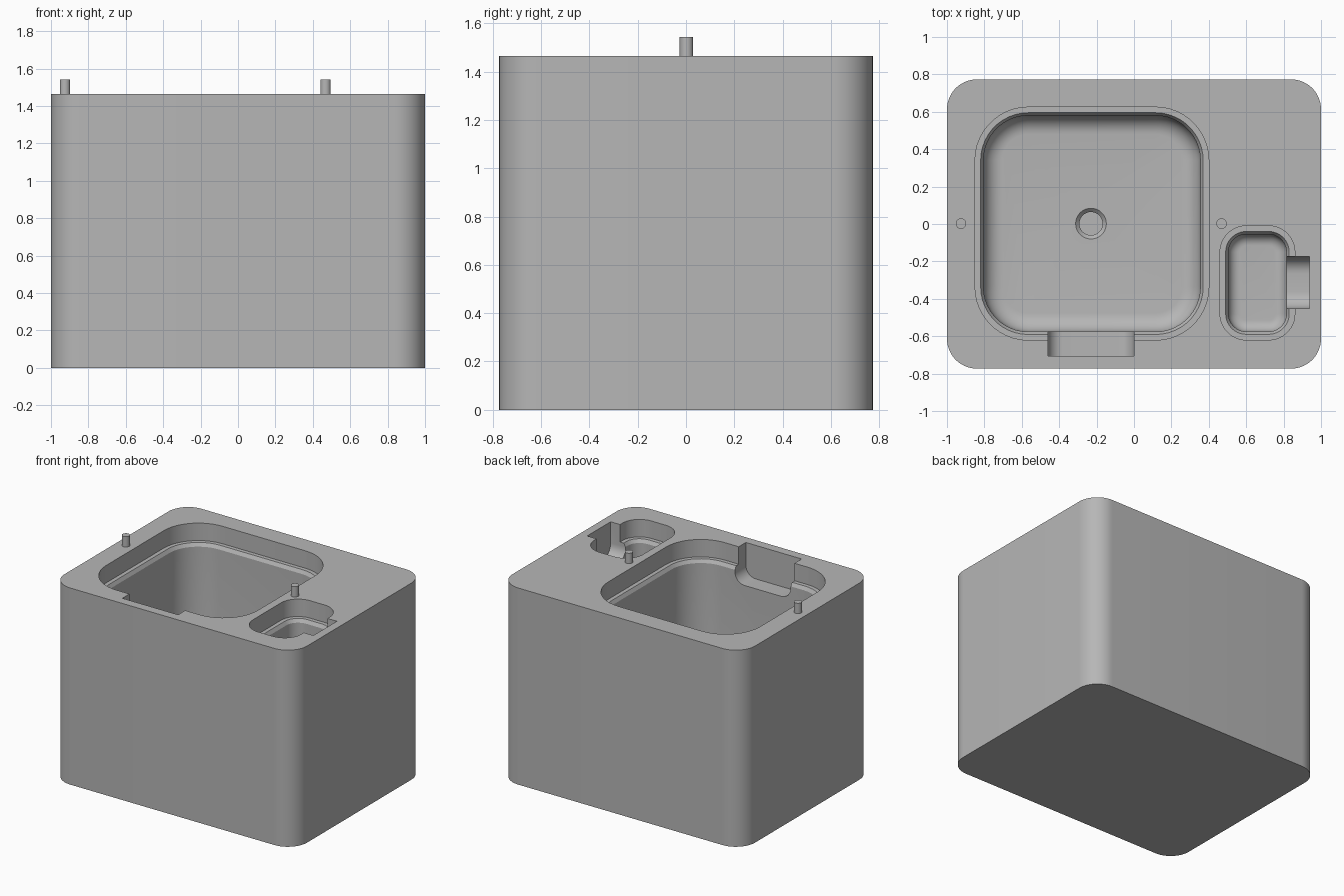
import bpy, bmesh, math

if "Cube" in bpy.data.objects:
    bpy.data.objects.remove(bpy.data.objects["Cube"], do_unlink=True)

TOP = 1.465
FLOOR = 0.2
LEDGE = 0.13

grey = bpy.data.materials.new("plain grey")
grey.use_nodes = True
grey.diffuse_color = (0.47, 0.47, 0.47, 1)
grey.node_tree.nodes["Principled BSDF"].inputs["Base Color"].default_value = (0.47, 0.47, 0.47, 1)


def make_object(name, bm):
    bmesh.ops.recalc_face_normals(bm, faces=bm.faces)
    mesh = bpy.data.meshes.new(name)
    bm.to_mesh(mesh)
    bm.free()
    mesh.materials.append(grey)
    obj = bpy.data.objects.new(name, mesh)
    bpy.context.collection.objects.link(obj)
    return obj


def rounded_stack(name, centre, half, radius, rings, steps=12):
    """Closed solid lofted through rounded rectangles, each given as (inset, z)."""
    bm = bmesh.new()
    loops = []
    for inset, z in rings:
        r = max(radius - inset, 0.01)
        loop = []
        for quarter, (sx, sy) in enumerate([(1, 1), (-1, 1), (-1, -1), (1, -1)]):
            cx = centre[0] + sx * (half[0] - inset - r)
            cy = centre[1] + sy * (half[1] - inset - r)
            # a full circle shares its quarter points, so its arcs stop short
            for i in range(steps):
                a = (quarter + (i + 0.5) / steps) * math.pi / 2 if half[0] == radius \
                    else (quarter + i / (steps - 1)) * math.pi / 2
                loop.append(bm.verts.new((cx + r * math.cos(a), cy + r * math.sin(a), z)))
        loops.append(loop)
    for a, b in zip(loops, loops[1:]):
        for i in range(len(a)):
            j = (i + 1) % len(a)
            bm.faces.new((a[i], a[j], b[j], b[i]))
    bm.faces.new(loops[0])
    bm.faces.new(loops[-1])
    return make_object(name, bm)


def cavity_rings(fillet):
    """Upper recess, ledge, small chamfer, straight wall and filleted floor."""
    ledge_z = TOP - LEDGE
    rings = [(0, TOP + 0.1), (0, ledge_z), (0.03, ledge_z), (0.045, ledge_z - 0.025)]
    for i in range(9):
        a = i / 8 * math.pi / 2
        rings.append((0.045 + fillet * (1 - math.cos(a)), FLOOR + fillet * (1 - math.sin(a))))
    return rings


def scoop(name, low, high, axis, radius):
    """Box whose two lower edges along the given axis are rounded."""
    bm = bmesh.new()
    bmesh.ops.create_cube(bm, size=1)
    for v in bm.verts:
        v.co = [low[k] if v.co[k] < 0 else high[k] for k in range(3)]
    edges = [e for e in bm.edges
             if abs((e.verts[0].co - e.verts[1].co)[axis]) > 0.01
             and max(v.co.z for v in e.verts) < low[2] + 0.01]
    bmesh.ops.bevel(bm, geom=edges, offset=radius, segments=8, profile=0.5, affect='EDGES')
    return make_object(name, bm)


def smooth(obj):
    bpy.ops.object.select_all(action='DESELECT')
    obj.select_set(True)
    bpy.context.view_layer.objects.active = obj
    bpy.ops.object.shade_smooth_by_angle(angle=math.radians(30))


# Solid block
block = rounded_stack("block", (0, 0), (1, 0.773), 0.16, [(0, 0), (0, TOP)], 16)

# Cavities, drain pocket and finger scoops
cutters = [
    rounded_stack("large_cavity_cutter", (-0.225, 0.002), (0.625, 0.623), 0.285, cavity_rings(0.1)),
    rounded_stack("small_cavity_cutter", (0.66, -0.315), (0.2, 0.305), 0.14, cavity_rings(0.06)),
    rounded_stack("drain_cutter", (-0.23, 0.002), (0.082, 0.082), 0.082,
                  [(0, FLOOR + 0.1), (0, FLOOR), (0.02, FLOOR - 0.02), (0.02, FLOOR - 0.08)]),
    scoop("large_scoop_cutter", (-0.46, -0.705, TOP - 0.25), (0, -0.45, TOP + 0.1), 1, 0.08),
    scoop("small_scoop_cutter", (0.7, -0.452, TOP - 0.25), (0.938, -0.175, TOP + 0.1), 0, 0.09),
]
for cutter in cutters:
    cutter.hide_render = True
    mod = block.modifiers.new("cut", 'BOOLEAN')
    mod.operation = 'DIFFERENCE'
    mod.solver = 'EXACT'
    mod.object = cutter
    bpy.context.view_layer.objects.active = block
    bpy.ops.object.modifier_apply(modifier=mod.name)
    bpy.data.objects.remove(cutter, do_unlink=True)
smooth(block)

# Locating pegs on the top face
for name, x in (("right_peg", -0.925), ("left_peg", 0.468)):
    peg = rounded_stack(name, (x, 0.002), (0.028, 0.028), 0.028, [(0, TOP - 0.01), (0, 1.542)], 8)
    smooth(peg)
